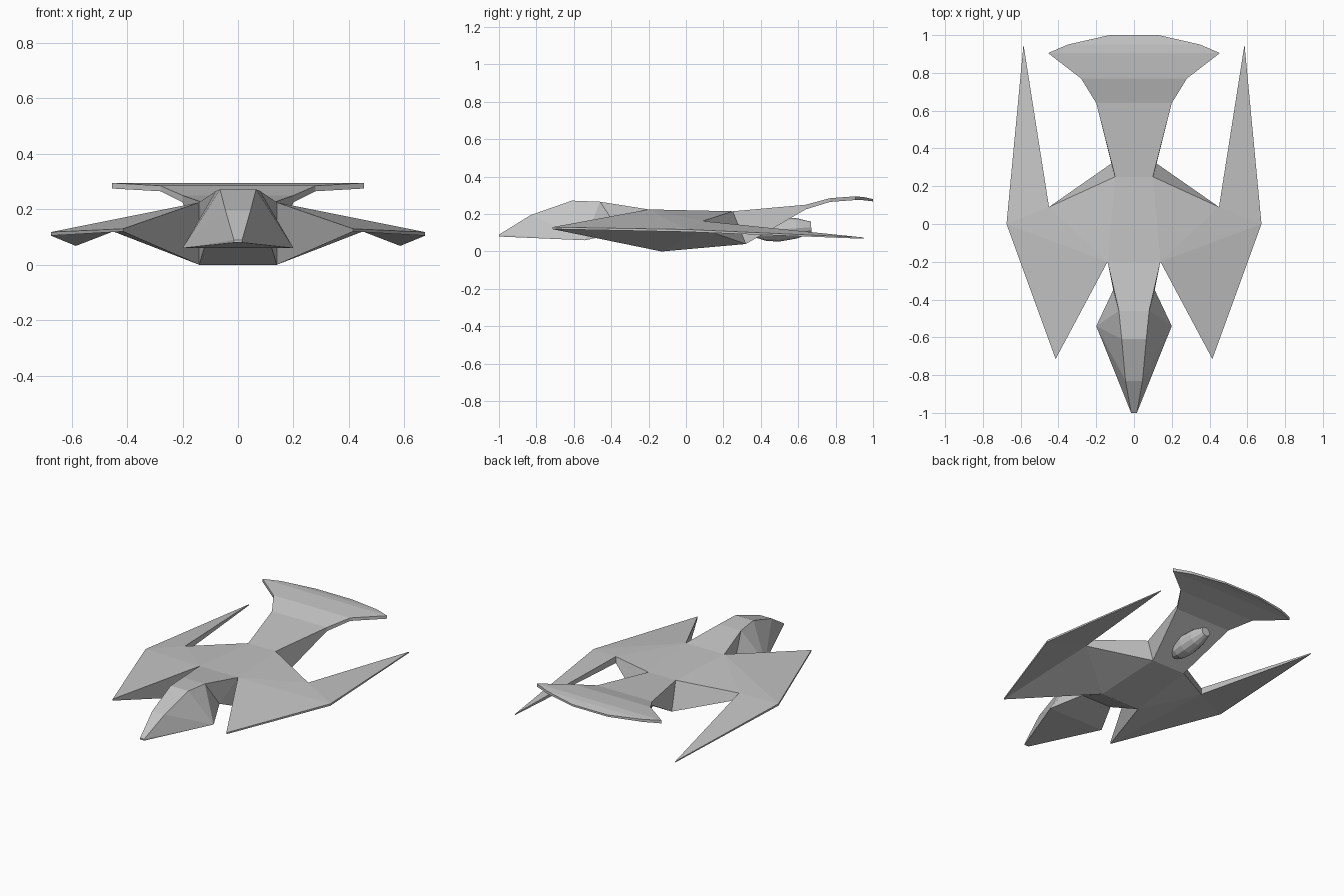
import bpy, bmesh, math
from mathutils import Vector, Matrix

cube = bpy.data.objects.get("Cube")
if cube:
    bpy.data.objects.remove(cube, do_unlink=True)

grey = bpy.data.materials.new("hull grey")
grey.use_nodes = True
colour = (0.55, 0.55, 0.55, 1)
grey.diffuse_color = colour
grey.node_tree.nodes["Principled BSDF"].inputs["Base Color"].default_value = colour

# Corner points of the left half; "_low" marks the underside
P = {
    # hull and wings
    "neck": (.14, -.2, .225), "neck_low": (.14, -.13, 0),
    "rear": (.1, .25, .215), "rear_low": (.12, .32, .04),
    "notch": (.45, .09, .163), "notch_low": (.45, .09, .12),
    "fore": (.415, -.715, .13), "fore_low": (.415, -.715, .12),
    "outer": (.675, 0, .118), "outer_low": (.675, 0, .105),
    "spike": (.585, .95, .075), "spike_low": (.585, .95, .068),
    # head
    "beak": (.015, -1, .09), "beak_low": (.015, -1, .08),
    "brow": (.045, -.83, .195), "crown": (.065, -.61, .272),
    "nape": (.08, -.46, .266), "cheek": (.2, -.54, .06),
    "throat": (.11, -.35, .1),
    # tail fan
    "t1": (.2, .64, .25), "t1_low": (.2, .64, .225),
    "t2": (.28, .77, .285), "t2_low": (.28, .77, .265),
    "t3": (.455, .905, .295), "t3_low": (.455, .905, .275),
    "t4": (.35, .95, .291), "t4_low": (.35, .95, .274),
    "t5": (.13, 1, .28), "t5_low": (.13, 1, .268),
}


def finish(name, bm):
    bmesh.ops.recalc_face_normals(bm, faces=bm.faces)
    mesh = bpy.data.meshes.new(name)
    bm.to_mesh(mesh)
    bm.free()
    mesh.materials.append(grey)
    obj = bpy.data.objects.new(name, mesh)
    bpy.context.collection.objects.link(obj)
    return obj


def build(name, sides, spans):
    """sides: faces made on both halves; spans: quads bridging the two halves."""
    bm = bmesh.new()
    made = {}

    def vert(key, s):
        if (key, s) not in made:
            x, y, z = P[key]
            made[key, s] = bm.verts.new((s * x, y, z))
        return made[key, s]

    for text in sides:
        for s in (1, -1):
            bm.faces.new([vert(k, s) for k in text.split()])
    for text in spans:
        a, b = text.split()
        bm.faces.new([vert(a, 1), vert(b, 1), vert(b, -1), vert(a, -1)])
    return finish(name, bm)


# Central hull with swept wings and rear spikes
build("hull_and_wings", [
    "neck fore outer", "neck outer notch", "neck notch rear",
    "outer spike notch",
    "neck neck_low fore_low fore", "fore fore_low outer_low outer",
    "outer outer_low spike_low spike", "spike spike_low notch_low notch",
    "notch notch_low rear_low rear",
    "neck_low notch_low fore_low", "fore_low notch_low outer_low",
    "outer_low notch_low spike_low", "neck_low rear_low notch_low",
], ["neck rear", "neck_low rear_low", "neck neck_low", "rear rear_low"])

# Faceted head and neck
build("head", [
    "beak beak_low cheek", "beak cheek brow", "brow cheek crown",
    "crown cheek nape", "nape cheek throat", "nape throat neck",
    "neck throat neck_low",
], ["beak beak_low", "beak brow", "brow crown", "crown nape", "nape neck",
    "beak_low cheek", "cheek throat", "throat neck_low", "neck neck_low"])

# Flared tail, a chain of bands above and below
chain = ["rear", "t1", "t2", "t3", "t4", "t5"]
pairs = list(zip(chain, chain[1:]))
build("tail_fan",
      [f"{a} {b} {b}_low {a}_low" for a, b in pairs],
      [f"{a} {b}" for a, b in pairs] + [f"{a}_low {b}_low" for a, b in pairs]
      + ["rear rear_low", "t5 t5_low"])

# Engine pod under the tail: lathed around its long axis
bm = bmesh.new()
profile = [(0, .34), (.035, .37), (.058, .43), (.064, .5), (.055, .59), (.03, .67), (0, .67)]
ring = [bm.verts.new((r, y, 0)) for r, y in profile]
edges = [bm.edges.new(e) for e in zip(ring, ring[1:])]
bmesh.ops.spin(bm, geom=ring + edges, cent=(0, 0, 0), axis=(0, 1, 0),
               angle=math.tau, steps=12, use_duplicate=False)
bmesh.ops.remove_doubles(bm, verts=bm.verts, dist=.0005)
bmesh.ops.rotate(bm, verts=bm.verts, cent=Vector((0, .5, 0)),
                 matrix=Matrix.Rotation(math.radians(4), 3, 'X'))
bmesh.ops.translate(bm, verts=bm.verts, vec=(0, 0, .118))
finish("engine_pod", bm)
